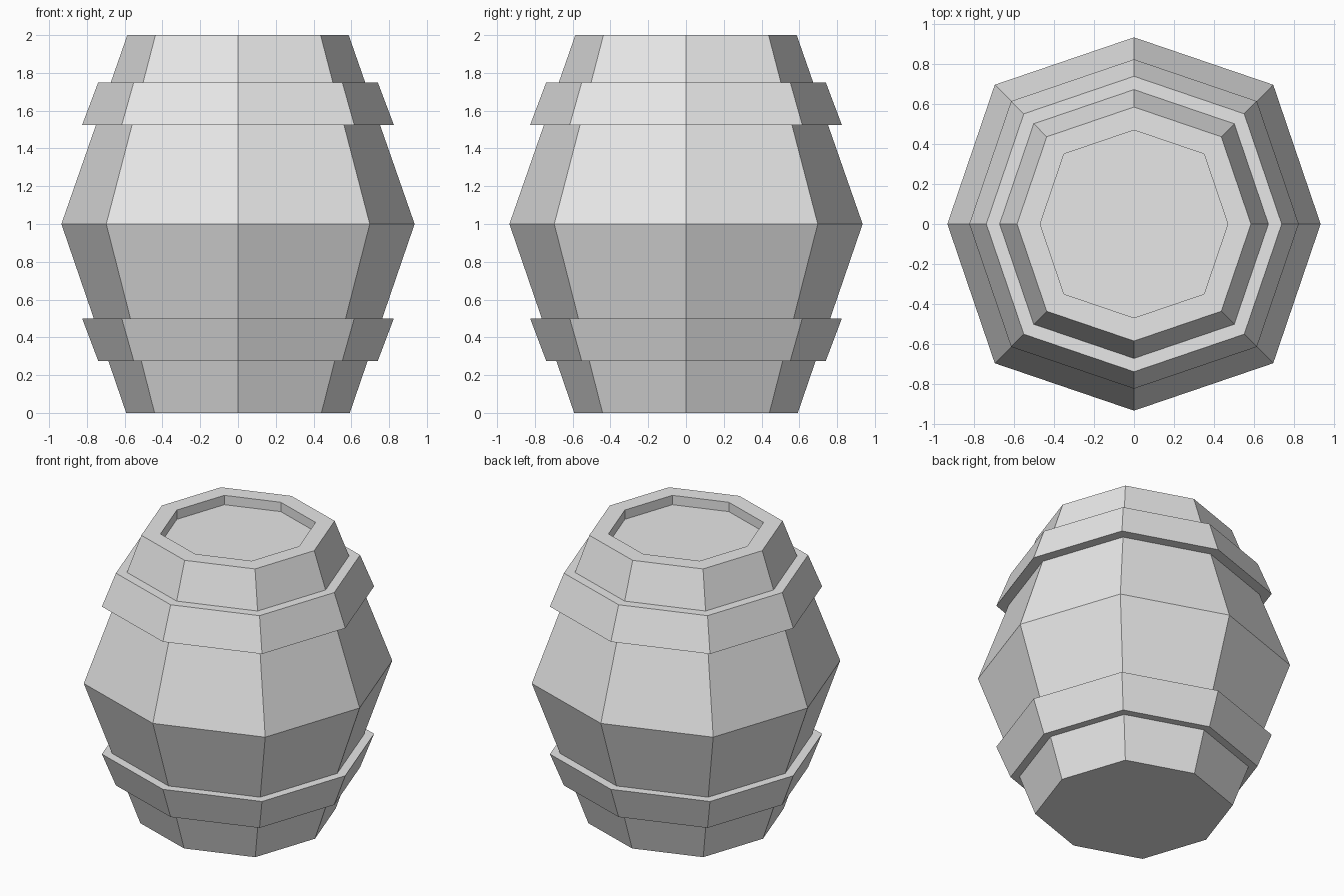
import bpy, bmesh
from mathutils import Vector

default = bpy.data.objects.get("Cube")
if default:
    bpy.data.objects.remove(default, do_unlink=True)

GREY = (0.8, 0.8, 0.8, 1)
mat = bpy.data.materials.new("plain_grey")
mat.use_nodes = True
mat.diffuse_color = GREY
mat.node_tree.nodes["Principled BSDF"].inputs["Base Color"].default_value = GREY

# Eight directions: the diagonal corners reach slightly further than the axis ones
D = 0.746
CORNERS = [(1, 0), (D, D), (0, 1), (-D, D), (-1, 0), (-D, -D), (0, -1), (D, -D)]


def lathe(name, profile, closed=False):
    """Sweep (radius, height) points around the eight corners."""
    bm = bmesh.new()
    rings = [[bm.verts.new(Vector((x * r, y * r, z))) for x, y in CORNERS]
             for r, z in profile]
    pairs = list(zip(rings, rings[1:]))
    if closed:
        pairs.append((rings[-1], rings[0]))
    else:
        bm.faces.new(rings[0])
        bm.faces.new(rings[-1])
    n = len(CORNERS)
    for low, high in pairs:
        for i in range(n):
            j = (i + 1) % n
            bm.faces.new((low[i], low[j], high[j], high[i]))
    bmesh.ops.recalc_face_normals(bm, faces=bm.faces)
    mesh = bpy.data.meshes.new(name)
    bm.to_mesh(mesh)
    bm.free()
    mesh.materials.append(mat)
    obj = bpy.data.objects.new(name, mesh)
    bpy.context.collection.objects.link(obj)
    return obj


# Barrel body with a recessed lid
lathe("barrel_body", [(0.592, 0), (0.935, 1), (0.586, 2), (0.47, 2), (0.47, 1.935)])

# Hoops, mirrored about the middle of the barrel
for name, side in (("upper_hoop", 1), ("lower_hoop", -1)):
    section = [(0.73, 0.525), (0.825, 0.525), (0.74, 0.75), (0.65, 0.75)]
    lathe(name, [(r, 1 + side * (h if side > 0 else h - 0.025)) for r, h in section], closed=True)
